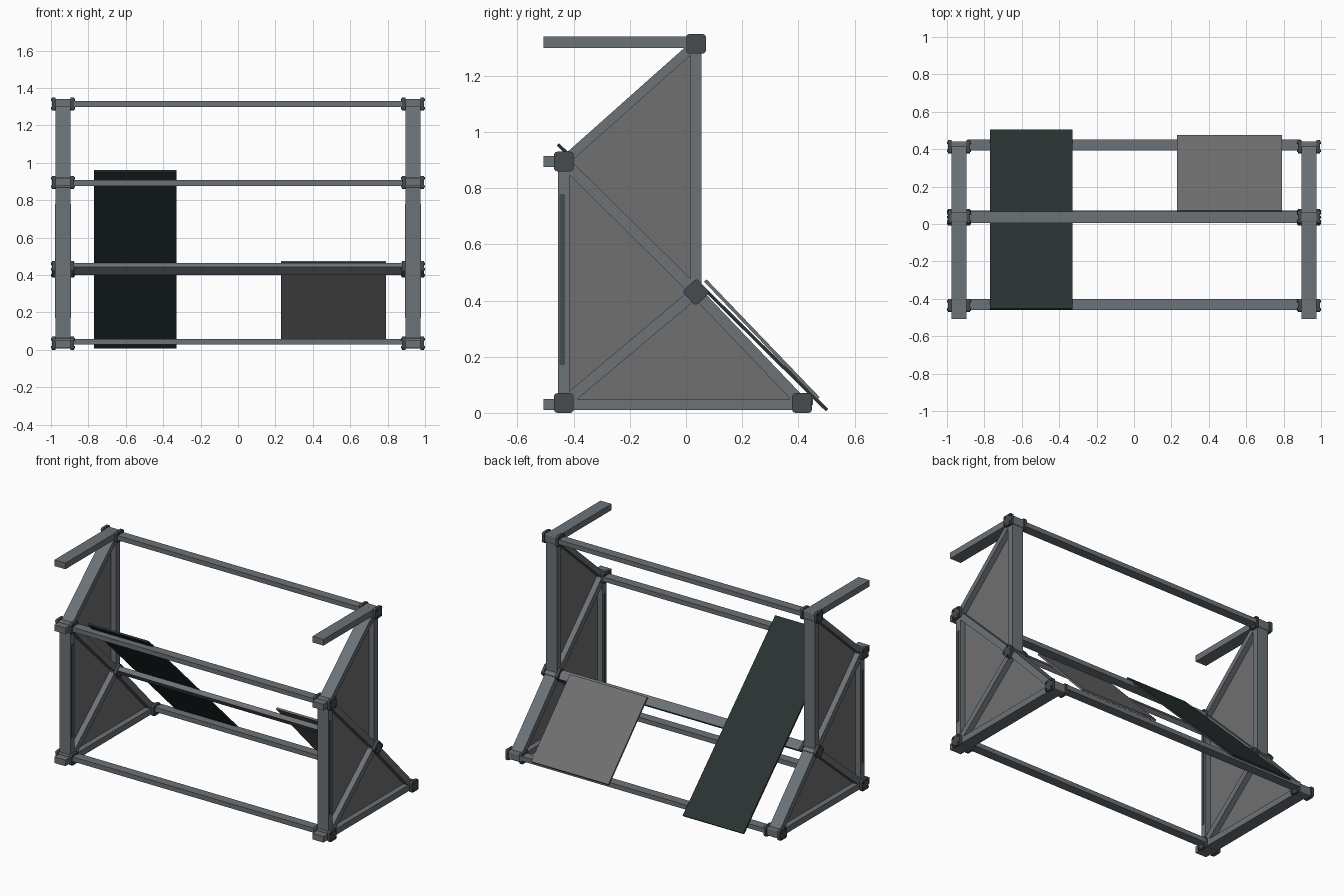
import bpy, bmesh
from math import atan2, hypot, pi
from mathutils import Matrix, Vector

if "Cube" in bpy.data.objects:
    bpy.data.objects.remove(bpy.data.objects["Cube"])


def material(name, c):
    m = bpy.data.materials.new(name)
    m.diffuse_color = (*c, 1)
    m.use_nodes = True
    m.node_tree.nodes["Principled BSDF"].inputs["Base Color"].default_value = m.diffuse_color
    return m


STEEL = material("slate_steel", (0.15, 0.17, 0.185))
JOINT = material("dark_joint", (0.06, 0.07, 0.075))
SHEET = material("grey_sheet", (0.16, 0.16, 0.16))
DARK = material("dark_board", (0.022, 0.032, 0.032))
SIDE = 0.935                      # x of the end frames

# joint centres in the side view (y, z)
A, B, C = (-0.435, 0.035), (-0.435, 0.895), (0.036, 1.314)
D, E = (0.036, 0.43), (0.413, 0.035)


def finish(name, bm, mat, mirror):
    bmesh.ops.recalc_face_normals(bm, faces=bm.faces)
    me = bpy.data.meshes.new(name)
    bm.to_mesh(me)
    bm.free()
    ob = bpy.data.objects.new(name, me)
    bpy.context.collection.objects.link(ob)
    me.materials.append(mat)
    if mirror:
        ob.modifiers.new("mirror", 'MIRROR').use_axis[0] = True
    return ob


def add_box(bm, centre, size, angle=0, bevel=0):
    part = bmesh.new()
    bmesh.ops.create_cube(part, size=1, matrix=Matrix.Diagonal((*size, 1)))
    if bevel:                     # round only the edges running along x
        edges = [e for e in part.edges
                 if abs(e.verts[0].co.x - e.verts[1].co.x) > size[0] * 0.5]
        bmesh.ops.bevel(part, geom=edges, offset=bevel, segments=3,
                        profile=0.5, affect='EDGES')
    part.transform(Matrix.Translation(centre) @ Matrix.Rotation(angle, 4, 'X'))
    tmp = bpy.data.meshes.new("tmp")
    part.to_mesh(tmp)
    part.free()
    bm.from_mesh(tmp)
    bpy.data.meshes.remove(tmp)


def box(name, centre, size, mat, angle=0, mirror=False):
    bm = bmesh.new()
    add_box(bm, centre, size, angle)
    return finish(name, bm, mat, mirror)


def beam(name, p, q, mat=STEEL, x=SIDE, width=0.08, thick=0.04, mirror=True):
    """Bar in the side plane from p to q."""
    dy, dz = q[0] - p[0], q[1] - p[1]
    return box(name, (x, (p[0] + q[0]) / 2, (p[1] + q[1]) / 2),
               (width, hypot(dy, dz), thick), mat, atan2(dz, dy), mirror)


def triangle(name, pts):
    bm = bmesh.new()
    f = bm.faces.new([bm.verts.new((SIDE - 0.004, *p)) for p in pts])
    out = bmesh.ops.extrude_face_region(bm, geom=[f])
    bmesh.ops.translate(bm, vec=(0.008, 0, 0), verts=[
        v for v in out["geom"] if isinstance(v, bmesh.types.BMVert)])
    finish(name, bm, SHEET, True)


def joint(name, p, angle=0):
    """Two rounded clamp plates with bolts around a joint."""
    bm = bmesh.new()
    for x, out in ((0.986, 1), (0.886, -1)):
        add_box(bm, (x, *p), (0.018, 0.07, 0.07), angle, 0.012)
        for sy in (-1, 1):
            for sz in (-1, 1):
                off = Matrix.Rotation(angle, 3, 'X') @ Vector((0, sy * 0.022, sz * 0.022))
                m = (Matrix.Translation(Vector((x + out * 0.009, *p)) + off)
                     @ Matrix.Rotation(pi / 2, 4, 'Y'))
                bmesh.ops.create_cone(bm, cap_ends=True, segments=10, radius1=0.007,
                                      radius2=0.007, depth=0.01, matrix=m)
    finish(name + "_plates", bm, JOINT, True)
    bm = bmesh.new()
    add_box(bm, (SIDE, *p), (0.09, 0.054, 0.054), angle, 0.006)
    finish(name + "_block", bm, STEEL, True)


# end frames
beam("front_post", A, B)
beam("rear_post", D, C)
beam("upper_brace", B, C, thick=0.034)
beam("middle_brace", B, D)
beam("lower_brace", D, E)
beam("inner_brace", A, D)
beam("base_rail", (-0.508, 0.03), (E[0], 0.03))
beam("front_stub", (-0.508, B[1]), B)
beam("top_arm", (-0.508, 1.32), (C[0], 1.32))
beam("front_post_strip", (-0.44, 0.17), (-0.44, 0.78), JOINT, width=0.086, thick=0.02)

# end panels
triangle("front_end_panel", (A, B, D))
triangle("upper_end_panel", (B, C, D))
triangle("lower_end_panel", (A, D, E))

# corner clamps
slope = atan2(E[1] - D[1], E[0] - D[0])
for label, p, a in (("front_bottom_joint", A, 0), ("front_upper_joint", B, 0),
                    ("top_joint", C, 0), ("centre_joint", D, slope),
                    ("rear_bottom_joint", E, 0)):
    joint(label, p, a)

# long cross rails
for label, y, z, a in (("front_bottom_rail", -0.43, 0.043, 0), ("front_upper_rail", -0.43, 0.892, 0),
                       ("top_rail", 0.036, 1.314, 0), ("centre_rail", 0.04, 0.432, slope),
                       ("rear_bottom_rail", 0.422, 0.043, 0)):
    box(label, (0, y, z), (1.78, 0.06, 0.03), STEEL, a)

# sloping boards
beam("long_board", (-0.456, 0.956), (0.502, 0.01), DARK, -0.55, 0.44, 0.012, False)
beam("short_board", (0.069, 0.471), (0.471, 0.052), SHEET, 0.51, 0.56, 0.012, False)
